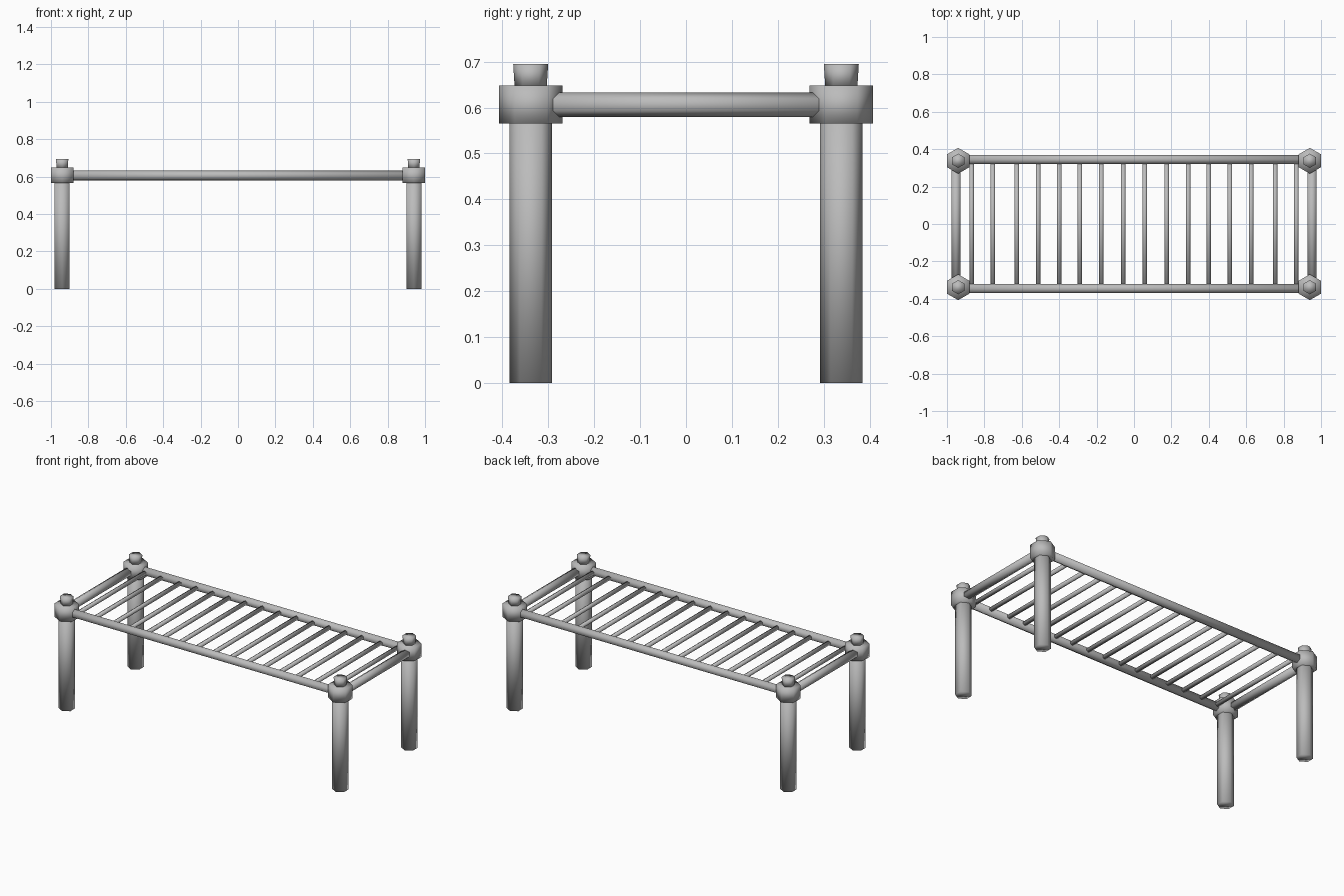
import bpy
from math import pi
from mathutils import Vector

cube = bpy.data.objects.get("Cube")
if cube:
    bpy.data.objects.remove(cube)

# Single grey paint
GREY = (0.5, 0.5, 0.5, 1)
paint = bpy.data.materials.new("grey paint")
paint.use_nodes = True
paint.diffuse_color = GREY
paint.node_tree.nodes["Principled BSDF"].inputs["Base Color"].default_value = GREY

POST_X, POST_Y = 0.94, 0.338
RAIL_Z = 0.606


def hex_bar(name, start, end, r_start, r_end=None, rotation=(0, 0, 0)):
    """Smooth-shaded hexagonal bar from start to end."""
    start, end = Vector(start), Vector(end)
    bpy.ops.mesh.primitive_cone_add(
        vertices=6, radius1=r_start, radius2=r_end or r_start,
        depth=(end - start).length, location=(start + end) / 2,
        rotation=rotation)
    bar = bpy.context.object
    bar.name = name
    bar.data.materials.append(paint)
    bpy.ops.object.shade_smooth()
    return bar


# Corner posts, each with a wide collar and a small flared cap
for x_side, x_name in ((-1, "right"), (1, "left")):
    for y_side, y_name in ((-1, "front"), (1, "back")):
        x, y = x_side * POST_X, y_side * POST_Y
        tag = f"{y_name}_{x_name}"
        hex_bar(f"{tag}_post", (x, y, 0), (x, y, 0.6), 0.0465)
        hex_bar(f"{tag}_collar", (x, y, 0.565), (x, y, 0.648), 0.069)
        hex_bar(f"{tag}_cap", (x, y, 0.645), (x, y, 0.695), 0.035, 0.038)

# Long side rails, ridge upwards
for side, name in ((-1, "front"), (1, "back")):
    y = side * 0.345
    hex_bar(f"{name}_rail", (-0.93, y, RAIL_Z), (0.93, y, RAIL_Z), 0.027,
            rotation=(pi / 2, 0, pi / 2))

# Short end rails
for side, name in ((-1, "right"), (1, "left")):
    x = side * 0.952
    hex_bar(f"{name}_end_rail", (x, -0.33, RAIL_Z), (x, 0.33, RAIL_Z), 0.027,
            rotation=(pi / 2, 0, 0))

# Ladder rungs, mirrored about the middle
for i, offset in enumerate((0.058, 0.175, 0.289, 0.4, 0.513, 0.626, 0.754, 0.868)):
    for side, name in ((-1, "right"), (1, "left")):
        x = side * offset
        hex_bar(f"{name}_rung_{i + 1}", (x, -0.345, RAIL_Z), (x, 0.345, RAIL_Z),
                0.0138, rotation=(pi / 2, 0, 0))
